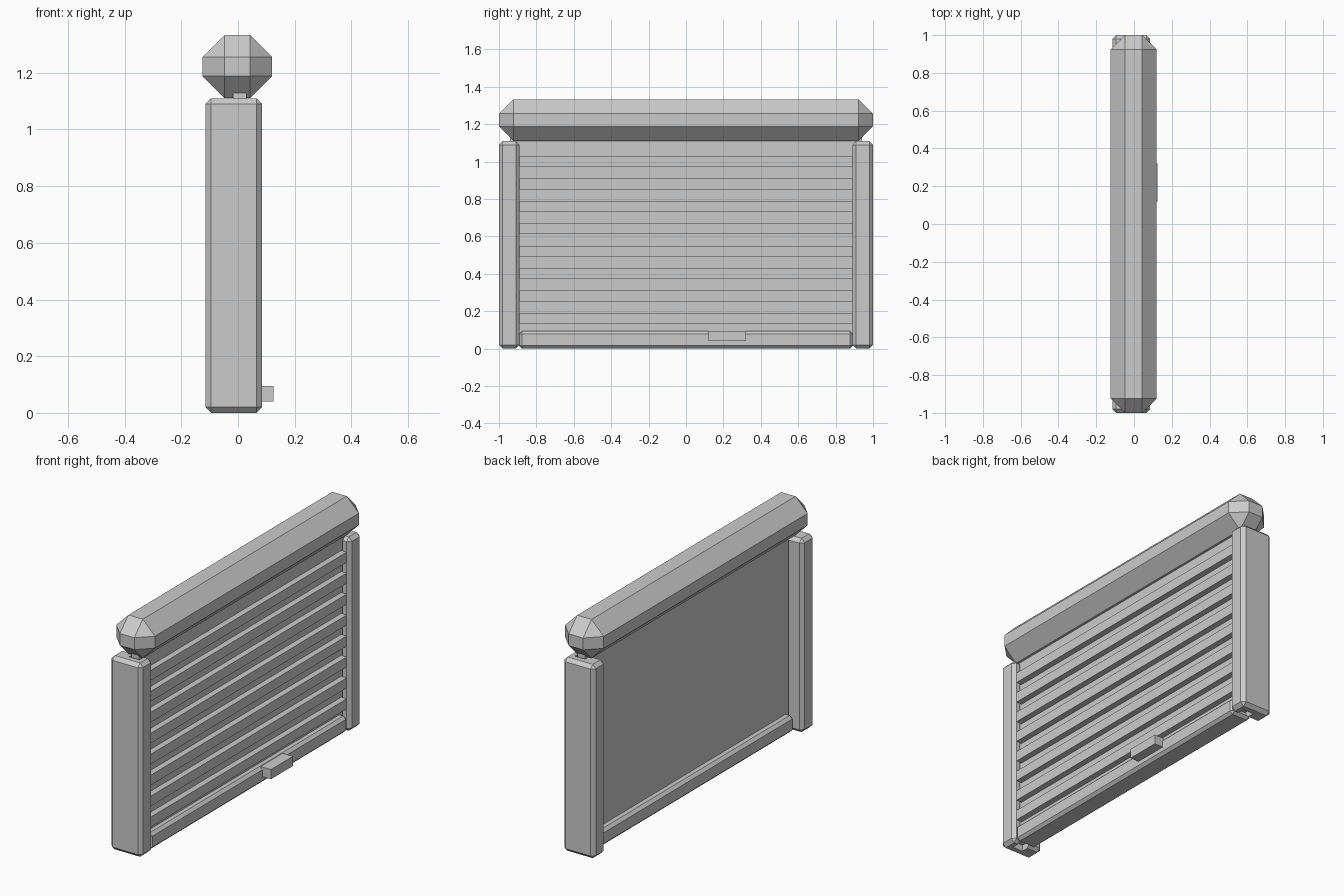
import bpy
import bmesh

if "Cube" in bpy.data.objects:
    bpy.data.objects.remove(bpy.data.objects["Cube"])

# One flat grey for the whole shutter
grey = bpy.data.materials.new("light grey")
grey.diffuse_color = (0.6, 0.6, 0.6, 1)
grey.use_nodes = True
grey.node_tree.nodes["Principled BSDF"].inputs["Base Color"].default_value = grey.diffuse_color


def box(name, x, y, z, bevel=0.0):
    """Box from (min, max) ranges, with optional single-segment chamfer."""
    bm = bmesh.new()
    bmesh.ops.create_cube(bm, size=1)
    for v in bm.verts:
        for i, (lo, hi) in enumerate((x, y, z)):
            v.co[i] = lo if v.co[i] < 0 else hi
    if bevel:
        bmesh.ops.bevel(bm, geom=bm.edges[:], offset=bevel, offset_type='OFFSET',
                        segments=1, profile=0.5, affect='EDGES')
    bmesh.ops.recalc_face_normals(bm, faces=bm.faces[:])
    mesh = bpy.data.meshes.new(name)
    bm.to_mesh(mesh)
    bm.free()
    mesh.materials.append(grey)
    obj = bpy.data.objects.new(name, mesh)
    bpy.context.collection.objects.link(obj)
    return obj


# Groove cutter shared by both guide rails
cutter = box("groove_cutter", (-0.025, 0.04), (-0.95, 0.95), (-0.1, 1.3))
cutter.hide_render = True
cutter.hide_viewport = True
cutter.display_type = 'WIRE'

# Side guide rails with a groove on the inner side
for side, y in (("left", (-1.0, -0.89)), ("right", (0.89, 1.0))):
    rail = box("guide_rail_" + side, (-0.115, 0.085), y, (0.0, 1.11), 0.02)
    cut = rail.modifiers.new("groove", 'BOOLEAN')
    cut.operation = 'DIFFERENCE'
    cut.solver = 'EXACT'
    cut.object = cutter

# Roller housing across the top
box("roller_housing", (-0.125, 0.12), (-1.0, 1.0), (1.111, 1.333), 0.077)

# Curtain panel running in the grooves
box("curtain_panel", (-0.018, 0.03), (-0.94, 0.94), (0.03, 1.15))

# Raised slats on the front of the curtain
for i in range(8):
    zc = 0.161 + 0.12 * i
    box(f"slat_{i + 1}", (0.02, 0.065), (-0.892, 0.892), (zc - 0.029, zc + 0.029))

# Bottom bar and pull handle
box("bottom_bar", (-0.06, 0.07), (-0.892, 0.892), (0.0, 0.095), 0.016)
box("pull_handle", (0.06, 0.125), (0.12, 0.32), (0.04, 0.095))
